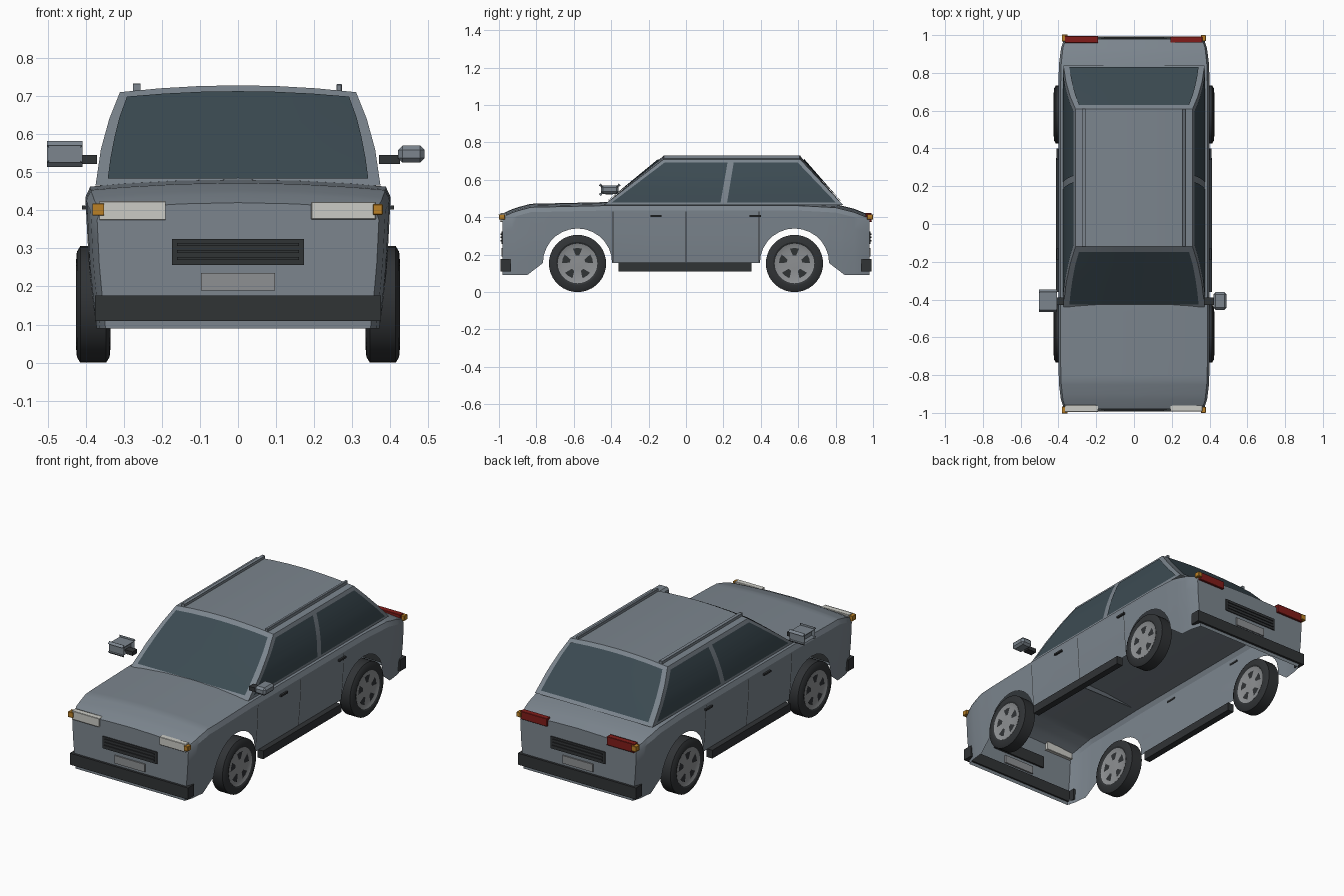
import bpy, bmesh, math
from mathutils import Matrix

if "Cube" in bpy.data.objects:
    bpy.data.objects.remove(bpy.data.objects["Cube"])

def material(name, r, g, b):
    m = bpy.data.materials.new(name)
    m.diffuse_color = (r, g, b, 1)
    m.use_nodes = True
    m.node_tree.nodes["Principled BSDF"].inputs["Base Color"].default_value = m.diffuse_color
    return m

PAINT = material("paint", .20, .235, .27)
GLASS = material("glass", .045, .07, .085)
BLACK = material("black_trim", .03, .033, .036)
SILVER = material("silver", .27, .28, .29)
LAMP = material("lamp", .6, .6, .56)
RED = material("red_lamp", .22, .012, .01)
AMBER = material("amber_lamp", .5, .22, .02)

def interp(pts, v):
    if v <= pts[0][0]:
        return pts[0][1]
    for (a, fa), (b, fb) in zip(pts, pts[1:]):
        if v <= b:
            return fa + (fb - fa) * (v - a) / (b - a)
    return pts[-1][1]

def finish(name, bm, mat, angle=30):
    bmesh.ops.remove_doubles(bm, verts=bm.verts, dist=1e-5)
    bmesh.ops.recalc_face_normals(bm, faces=bm.faces)
    me = bpy.data.meshes.new(name)
    bm.to_mesh(me)
    bm.free()
    ob = bpy.data.objects.new(name, me)
    bpy.context.collection.objects.link(ob)
    me.materials.append(mat)
    bpy.ops.object.select_all(action='DESELECT')
    ob.select_set(True)
    bpy.context.view_layer.objects.active = ob
    bpy.ops.object.shade_smooth_by_angle(angle=math.radians(angle))
    return ob

def grid(bm, rows):
    vs = [[bm.verts.new(p) for p in r] for r in rows]
    for a, b in zip(vs, vs[1:]):
        for i in range(len(a) - 1):
            bm.faces.new((a[i], a[i + 1], b[i + 1], b[i]))
    return vs

def box(name, x, y, z, mat, bevel=0, mirror=False):
    """Box from (min, max) ranges, optionally repeated on the other side."""
    for s in ((1, -1) if mirror else (1,)):
        bm = bmesh.new()
        bmesh.ops.create_cube(bm, size=1)
        for v in bm.verts:
            v.co = (s * (sum(x) / 2 + v.co.x * (x[1] - x[0])),
                    sum(y) / 2 + v.co.y * (y[1] - y[0]),
                    sum(z) / 2 + v.co.z * (z[1] - z[0]))
        if bevel:
            bmesh.ops.bevel(bm, geom=bm.edges[:], offset=bevel, segments=1, affect='EDGES')
        finish(name, bm, mat)

# Lower body: open shell lofted along y, with wheel arches
AXLE, HUB_Z, ARCH = .58, .153, .185
TOP = [(-.98, .42), (-.92, .448), (-.83, .472), (-.43, .481), (.6, .481), (.8, .47), (.9, .445), (.98, .413)]
WIDTH = [(.75, .40), (.85, .397), (.93, .388), (.98, .372)]
TUCK = [(.09, .935), (.25, .978), (.42, 1)]

def bottom(y):
    d = abs(abs(y) - AXLE)
    if d < ARCH:
        return .155 + math.sqrt(ARCH ** 2 - d ** 2)
    return interp([(AXLE + ARCH, .155), (.85, .09)], abs(y)) if abs(y) > AXLE else .155

def side_x(y, z):
    return interp(WIDTH, abs(y)) * interp(TUCK, z)

def section(y):
    t, b, w = interp(TOP, y), bottom(y), interp(WIDTH, abs(y))
    half = []
    for k in range(6):
        z = b + (t - .045 - b) * k / 5
        half.append((side_x(y, z), y, z))
    for u in (.97, .75, .4):
        half.append((w * u, y, t - .02 * u * u))
    return half + [(0, y, t)] + [(-p[0], y, p[2]) for p in reversed(half)]

arch = [AXLE + ARCH * math.cos(math.pi * i / 14) for i in range(15)]
half_y = sorted(arch + [.2, .80, .83, .85, .9, .93, .98])
stations = [-y for y in reversed(half_y)] + [0] + half_y
bm = bmesh.new()
rows = grid(bm, [section(y) for y in stations])
bm.faces.new(rows[0])
bm.faces.new(rows[-1])
finish("body", bm, PAINT, 25)

# Cabin: walls follow a bowed section, windscreens slope between base and roof
HALF = [(.465, .374), (.56, .36), (.64, .338), (.71, .31)]
FRONT = [(.465, -.44), (.71, -.12)]
BACK = [(.465, .84), (.71, .61)]
COLS = [-1, -.66, -.33, 0, .33, .66, 1]

def end_point(z, u, line):
    return (u * interp(HALF, z), interp(line, z), z + .018 * (1 - u * u) * (z - .465) / .245)

levels = [p[0] for p in HALF]
bm = bmesh.new()
for line in (FRONT, BACK):
    grid(bm, [[end_point(z, u, line) for u in COLS] for z in levels])
grid(bm, [[end_point(.71, u, line) for u in COLS] for line in (FRONT, BACK)])
for s in (-1, 1):
    grid(bm, [[end_point(z, s, line) for line in (FRONT, BACK)] for z in levels])
finish("cabin", bm, PAINT, 25)

# Glass: front and rear screens, then two windows per side
for name, line, dy in (("windscreen", FRONT, -.005), ("rear_window", BACK, .005)):
    bm = bmesh.new()
    rows = []
    for k in range(5):
        z = .48 + .213 * k / 4
        row = [end_point(z, u * .92, line) for u in COLS]
        rows.append([(x, y + dy, h + .003) for x, y, h in row])
    grid(bm, rows)
    finish(name, bm, GLASS)

for name, left, right in (("front_side_window", (-.395, -.115), (.185, .222)),
                          ("rear_side_window", (.22, .255), (.80, .598))):
    for s in (-1, 1):
        bm = bmesh.new()
        rows = []
        for k in range(7):
            t = k / 6
            z = .48 + .212 * t
            rows.append([(s * (interp(HALF, z) + .004), e[0] + (e[1] - e[0]) * t, z) for e in (left, right)])
        grid(bm, rows)
        finish(name, bm, GLASS)

# Door seams following the body side
for y in (-.39, 0, .39):
    for s in (-1, 1):
        bm = bmesh.new()
        zs = [max(bottom(y), .16) + k * (.43 - max(bottom(y), .16)) / 5 for k in range(6)]
        grid(bm, [[(s * (side_x(y, z) + .001), y + d, z) for d in (-.002, .002)] for z in zs])
        finish("door_seam", bm, BLACK)

# Roof rails, mirrors, handles and sills
box("roof_rail", (.258, .273), (-.12, .61), (.708, .731), PAINT, .002, True)
box("mirror_arm", (.37, .425), (-.43, -.39), (.522, .545), BLACK, 0, True)
box("mirror_head", (.42, .49), (-.455, -.36), (.525, .57), PAINT, .012, True)
for y in (-.16, .37):
    box("door_handle", (.395, .41), (y - .03, y + .03), (.402, .412), BLACK, 0, True)
box("sill", (.375, .413), (-.36, .35), (.11, .157), BLACK, 0, True)

# Front and rear trim: bumper, grille, plate and lamps
for s, end, lamp in ((-1, "front", LAMP), (1, "rear", RED)):
    def span(a, b):
        return (min(s * a, s * b), max(s * a, s * b))
    box(end + "_bumper", (-.376, .376), span(.97, .993), (.11, .176), BLACK)
    box(end + "_bumper_end", (.355, .376), span(.935, .985), (.11, .176), BLACK, 0, True)
    box(end + "_grille", (-.173, .173), span(.97, .986), (.256, .325), BLACK)
    for z in (.27, .288, .306):
        box(end + "_grille_slat", (-.16, .16), span(.98, .991), (z, z + .008), BLACK)
    box(end + "_plate", (-.097, .097), span(.97, .987), (.19, .235), SILVER)
    box(end + "_lamp", (.192, .362), span(.96, .992), (.376, .422), lamp, .002, True)
    box(end + "_indicator", (.354, .38), span(.968, 1), (.388, .416), AMBER, .002, True)

# Wheels: lathed tyre, rim disc on both faces, dark openings between spokes
TYRE = [(-.04, .105), (-.045, .115), (-.043, .138), (-.034, .153), (.034, .153), (.043, .138), (.045, .115), (.04, .105)]
RIM = [(-.036, 0), (-.036, .03), (-.033, .085), (-.041, .106), (.041, .106), (.033, .085), (.036, .03), (.036, 0)]

def lathe(name, prof, loc, mat, seg=36):
    bm = bmesh.new()
    angles = [2 * math.pi * i / seg for i in range(seg + 1)]
    grid(bm, [[(x, r * math.cos(a), r * math.sin(a)) for x, r in prof] for a in angles])
    bmesh.ops.dissolve_degenerate(bm, edges=bm.edges[:], dist=1e-6)
    bmesh.ops.transform(bm, matrix=Matrix.Translation(loc), verts=bm.verts)
    finish(name, bm, mat)

for sx in (-1, 1):
    for sy in (-1, 1):
        loc = (sx * .38, sy * AXLE, HUB_Z)
        lathe("tyre", TYRE, loc, BLACK)
        lathe("rim", RIM, loc, SILVER)
        bm = bmesh.new()
        for i in range(5):
            a = math.pi / 2 + 2 * math.pi * i / 5
            for x in (-.0375, .0375):
                grid(bm, [[(x, r * math.cos(a + w), r * math.sin(a + w)) for w in (-h, 0, h)]
                          for r, h in ((.042, .2), (.083, .3))])
        bmesh.ops.transform(bm, matrix=Matrix.Translation(loc), verts=bm.verts)
        finish("rim_openings", bm, BLACK)
